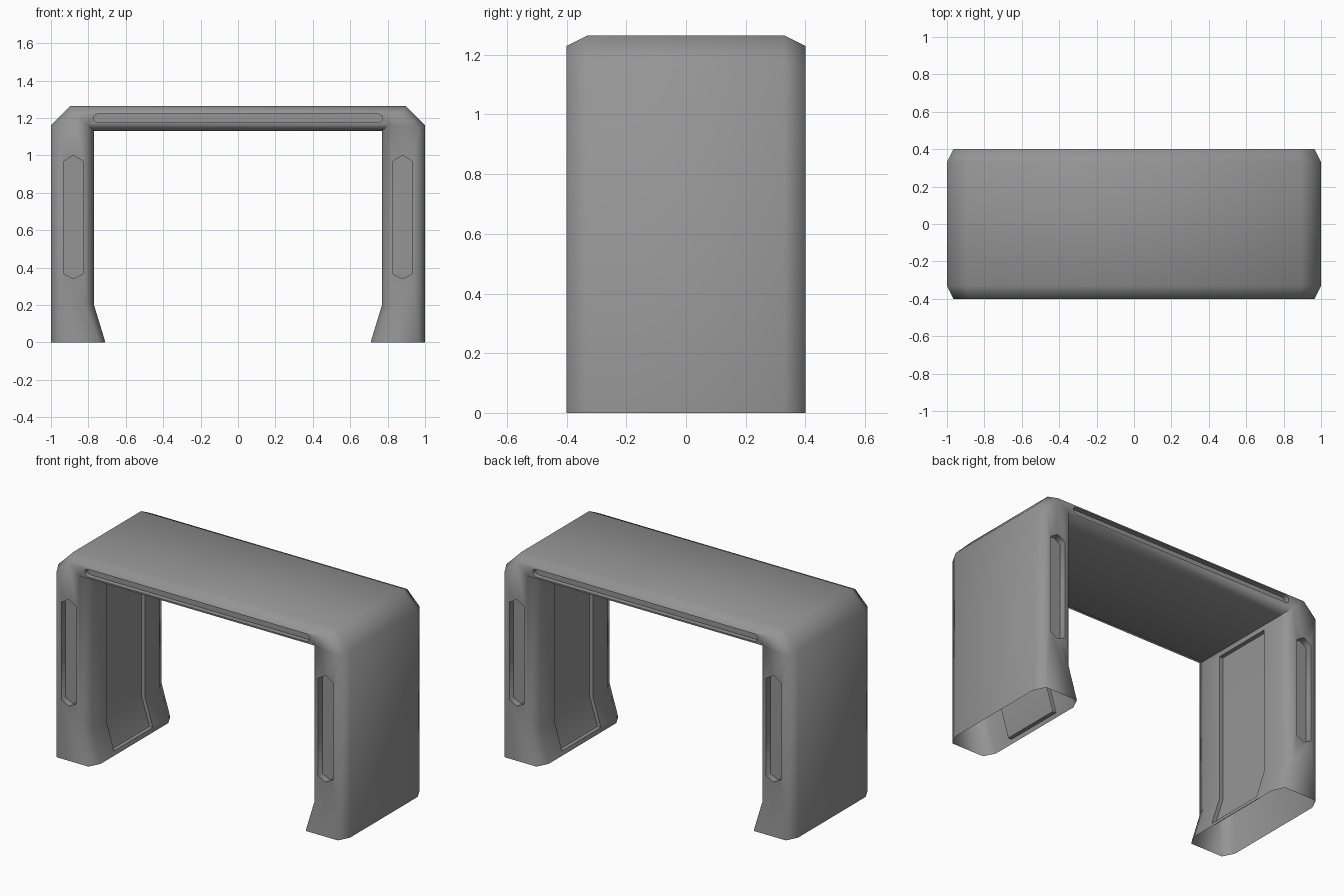
import bpy
import bmesh

cube = bpy.data.objects.get("Cube")
if cube:
    bpy.data.objects.remove(cube, do_unlink=True)

grey = bpy.data.materials.new("mid_grey")
grey.use_nodes = True
grey.diffuse_color = (0.3, 0.3, 0.3, 1)
grey.node_tree.nodes["Principled BSDF"].inputs["Base Color"].default_value = (0.3, 0.3, 0.3, 1)


def mirrored(half):
    """Close a right-hand half profile with its mirror image."""
    return half + [(-x, z) for x, z in reversed(half)]


def loft(bm, sections):
    """Join (y, xz outline) sections into a closed solid."""
    rings = [[bm.verts.new((x, y, z)) for x, z in pts] for y, pts in sections]
    n = len(rings[0])
    for a, b in zip(rings, rings[1:]):
        for i in range(n):
            j = (i + 1) % n
            bm.faces.new((a[i], a[j], b[j], b[i]))
    bm.faces.new(rings[0])
    bm.faces.new(rings[-1])


def to_object(bm, name):
    bmesh.ops.recalc_face_normals(bm, faces=bm.faces)
    mesh = bpy.data.meshes.new(name)
    bm.to_mesh(mesh)
    bm.free()
    obj = bpy.data.objects.new(name, mesh)
    bpy.context.collection.objects.link(obj)
    mesh.materials.append(grey)
    return obj


# Arch body: full section in the middle, bevelled section at front and back
full = mirrored([(0.71, 0), (0.715, 0.02), (0.77, 0.2), (0.77, 1.13)][::-1]
                + [(1, 0), (1, 1.16), (0.895, 1.265)])
slim = mirrored([(0.745, 0), (0.75, 0.02), (0.805, 0.2), (0.805, 1.165)][::-1]
                + [(0.965, 0), (0.965, 1.145), (0.88, 1.23)])
bm = bmesh.new()
loft(bm, [(-0.4, slim), (-0.33, full), (0.33, full), (0.4, slim)])
body = to_object(bm, "arch_body")

# Recesses: leg slots, beam grooves and inner leg panels
bm = bmesh.new()
slot = [(0.88, 0.34), (0.93, 0.365), (0.93, 0.97), (0.88, 1.0), (0.83, 0.97), (0.83, 0.365)]
groove = mirrored([(0.75, 1.175), (0.77, 1.185), (0.77, 1.21), (0.75, 1.222)])
panel = [(0.65, 0.025), (0.74, 0.025), (0.795, 0.2), (0.795, 1.1), (0.65, 1.1)]
for end in (-1, 1):
    for side in (-1, 1):
        loft(bm, [(y * end, [(x * side, z) for x, z in slot]) for y in (0.36, 0.45)])
    loft(bm, [(y * end, groove) for y in (0.37, 0.45)])
    loft(bm, [(y, [(x * end, z) for x, z in panel]) for y in (-0.19, 0.19)])
cutter = to_object(bm, "recess_cutter")
cutter.hide_render = True

cut = body.modifiers.new("recesses", "BOOLEAN")
cut.operation = "DIFFERENCE"
cut.solver = "EXACT"
cut.object = cutter
bpy.context.view_layer.objects.active = body
bpy.ops.object.select_all(action="DESELECT")
body.select_set(True)
bpy.ops.object.modifier_apply(modifier=cut.name)
bpy.data.objects.remove(cutter, do_unlink=True)

# Open undersides of the hollow feet
bm = bmesh.new()
bm.from_mesh(body.data)
soles = [f for f in bm.faces if all(v.co.z < 0.001 for v in f.verts)]
bmesh.ops.delete(bm, geom=soles, context="FACES")
bm.to_mesh(body.data)
bm.free()
bpy.ops.object.shade_smooth_by_angle(angle=1.2)
